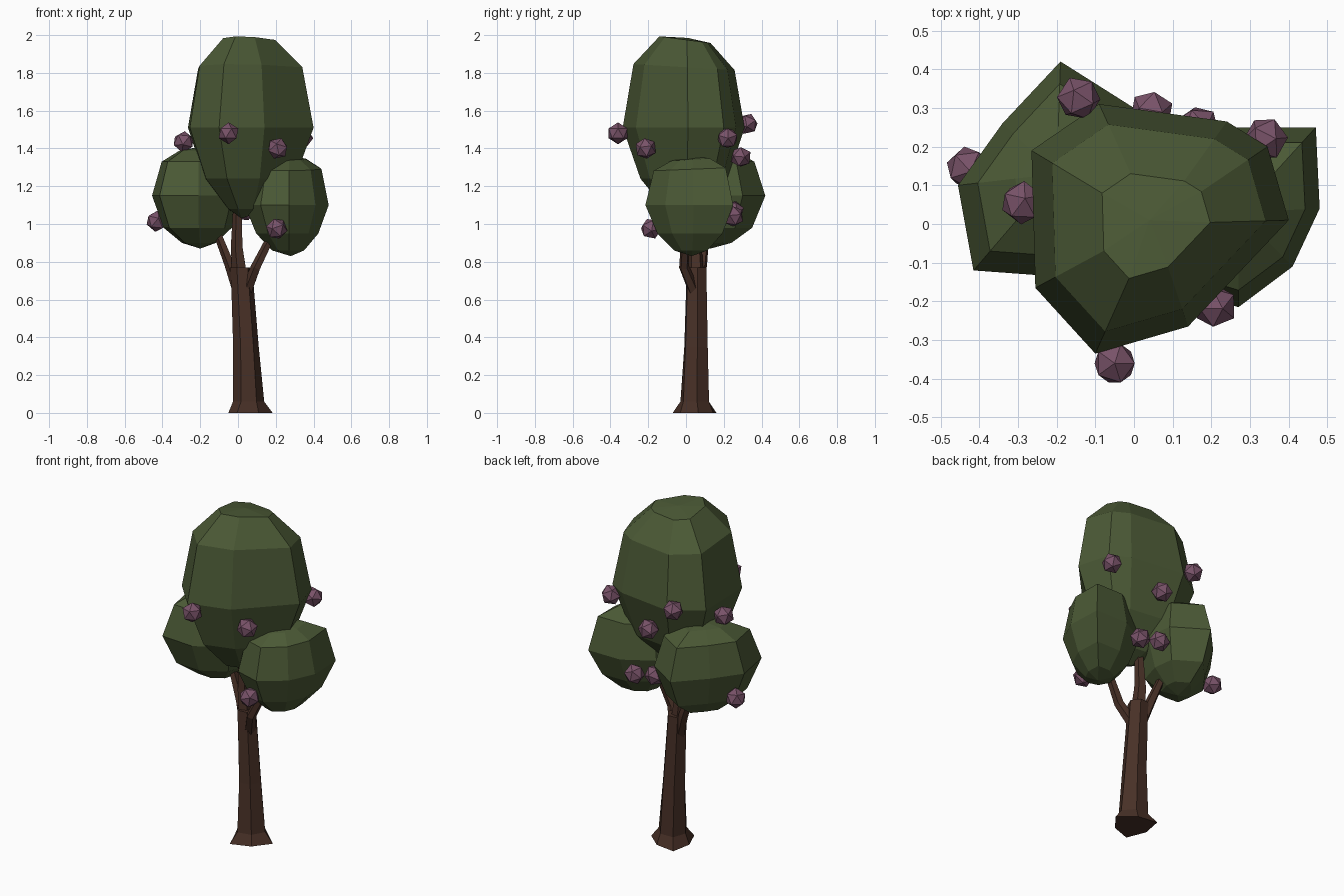
import bpy, bmesh, math
from mathutils import Vector

if "Cube" in bpy.data.objects:
    bpy.data.objects.remove(bpy.data.objects["Cube"])


def material(name, color):
    m = bpy.data.materials.new(name)
    m.diffuse_color = (*color, 1)
    m.use_nodes = True
    m.node_tree.nodes["Principled BSDF"].inputs["Base Color"].default_value = m.diffuse_color
    return m


BARK = material("bark", (0.065, 0.030, 0.020))
LEAF = material("leaf", (0.070, 0.100, 0.036))
FRUIT = material("fruit", (0.19, 0.085, 0.14))


def loft(name, rings, mat, bottom=None, top=None):
    """Skin rings of points; close each end with a pole point or a flat cap."""
    bm = bmesh.new()
    rows = [[bm.verts.new(p) for p in ring] for ring in rings]
    n = len(rows[0])
    for a, b in zip(rows, rows[1:]):
        for i in range(n):
            j = (i + 1) % n
            bm.faces.new((a[i], a[j], b[j], b[i]))
    for row, pole in ((rows[0], bottom), (rows[-1], top)):
        if pole is None:
            bm.faces.new(row)
        else:
            v = bm.verts.new(pole)
            for i in range(n):
                bm.faces.new((row[i], row[(i + 1) % n], v))
    bmesh.ops.recalc_face_normals(bm, faces=bm.faces)
    me = bpy.data.meshes.new(name)
    bm.to_mesh(me)
    bm.free()
    me.materials.append(mat)
    ob = bpy.data.objects.new(name, me)
    bpy.context.collection.objects.link(ob)
    return ob


def foliage(name, center, outline, rings, bottom, top):
    """Faceted blob: one plan outline, scaled per ring (z, scale, tilt along y)."""
    cx, cy = center
    rows = [[(cx + (x - cx) * s, cy + (y - cy) * s, z + tilt * (y - cy) * s)
             for x, y in outline] for z, s, tilt in rings]
    return loft(name, rows, LEAF, bottom, top)


def branch(name, path, radii, sides=5):
    """Tapered tube of horizontal-ish rings following a path."""
    pts = [Vector(p) for p in path]
    rows = []
    for i, p in enumerate(pts):
        d = (pts[min(i + 1, len(pts) - 1)] - pts[max(i - 1, 0)]).normalized()
        u = d.cross(Vector((0, 1, 0))).normalized()
        v = d.cross(u)
        rows.append([p + radii[i] * (u * math.cos(t) + v * math.sin(t))
                     for t in (2 * math.pi * k / sides for k in range(sides))])
    return loft(name, rows, BARK)


# Trunk: six sides with a flared, slightly uneven foot
trunk_rows = []
for z, cx, cy, r, flare in ((0, .05, .052, .118, .14), (.06, .052, .05, .083, .05),
                            (.35, .042, .053, .068, 0), (.65, .025, .055, .060, 0),
                            (.77, .018, .055, .058, 0)):
    trunk_rows.append([(cx + r * (1 + flare * (-1) ** k) * math.cos(math.pi * k / 3 + .1),
                        cy + r * (1 + flare * (-1) ** k) * math.sin(math.pi * k / 3 + .1), z)
                       for k in range(6)])
loft("trunk", trunk_rows, BARK)

# Branches reaching into each clump of leaves
branch("middle_branch", [(.015, .055, .70), (-.004, .05, .88), (0, .04, 1.15)],
       (.045, .034, .022))
branch("left_branch", [(.005, .06, .64), (-.045, .085, .79), (-.10, .10, .93), (-.15, .11, 1.03)],
       (.032, .028, .023, .018))
branch("right_branch", [(.045, .045, .64), (.095, -.01, .77), (.165, -.005, .91), (.22, .02, 1.0)],
       (.032, .028, .023, .018))

# Foliage clumps
foliage("main_foliage", (.05, 0),
        [(.40, .01), (.345, .20), (.24, .265), (-.09, .31),
         (-.265, .19), (-.255, -.165), (-.10, -.335), (.14, -.265)],
        [(1.08, .33, 0), (1.24, .72, 0), (1.51, 1, 0), (1.83, .83, -.06), (1.975, .42, -.13)],
        (.02, 0, 1.03), (.04, .01, 1.985))
foliage("left_foliage", (-.20, .13),
        [(-.455, .10), (-.415, -.12), (-.21, -.135), (-.03, -.03),
         (.02, .14), (.0, .30), (-.19, .42), (-.34, .26)],
        [(.90, .38, 0), (.98, .76, 0), (1.15, 1, 0), (1.33, .80, 0), (1.39, .42, 0)],
        (-.20, .13, .87), (-.19, .13, 1.41))
foliage("right_foliage", (.27, .03),
        [(.47, .25), (.26, .25), (.09, .15), (.035, -.02),
         (.12, -.17), (.27, -.215), (.41, -.11), (.48, .04)],
        [(.86, .38, 0), (.95, .74, 0), (1.10, 1, 0), (1.29, .82, .04), (1.34, .45, .06)],
        (.28, .03, .83), (.27, .04, 1.36))

# Fruit: small icosahedra dotted around the crown
fruit_spots = [(-.05, -.36, 1.48), (.21, -.213, 1.40), (.205, -.185, .975),
               (-.43, .145, 1.015), (-.288, .055, 1.435), (-.143, .325, 1.53),
               (.045, .29, 1.355), (.165, .25, 1.04), (.34, .22, 1.455),
               (.03, .25, 1.07)]
for i, spot in enumerate(fruit_spots):
    bpy.ops.mesh.primitive_ico_sphere_add(subdivisions=1, radius=.058, location=spot,
                                          rotation=(.3 * i, .2 * i, .7 * i))
    ob = bpy.context.object
    ob.name = f"fruit_{i + 1}"
    ob.data.materials.append(FRUIT)
